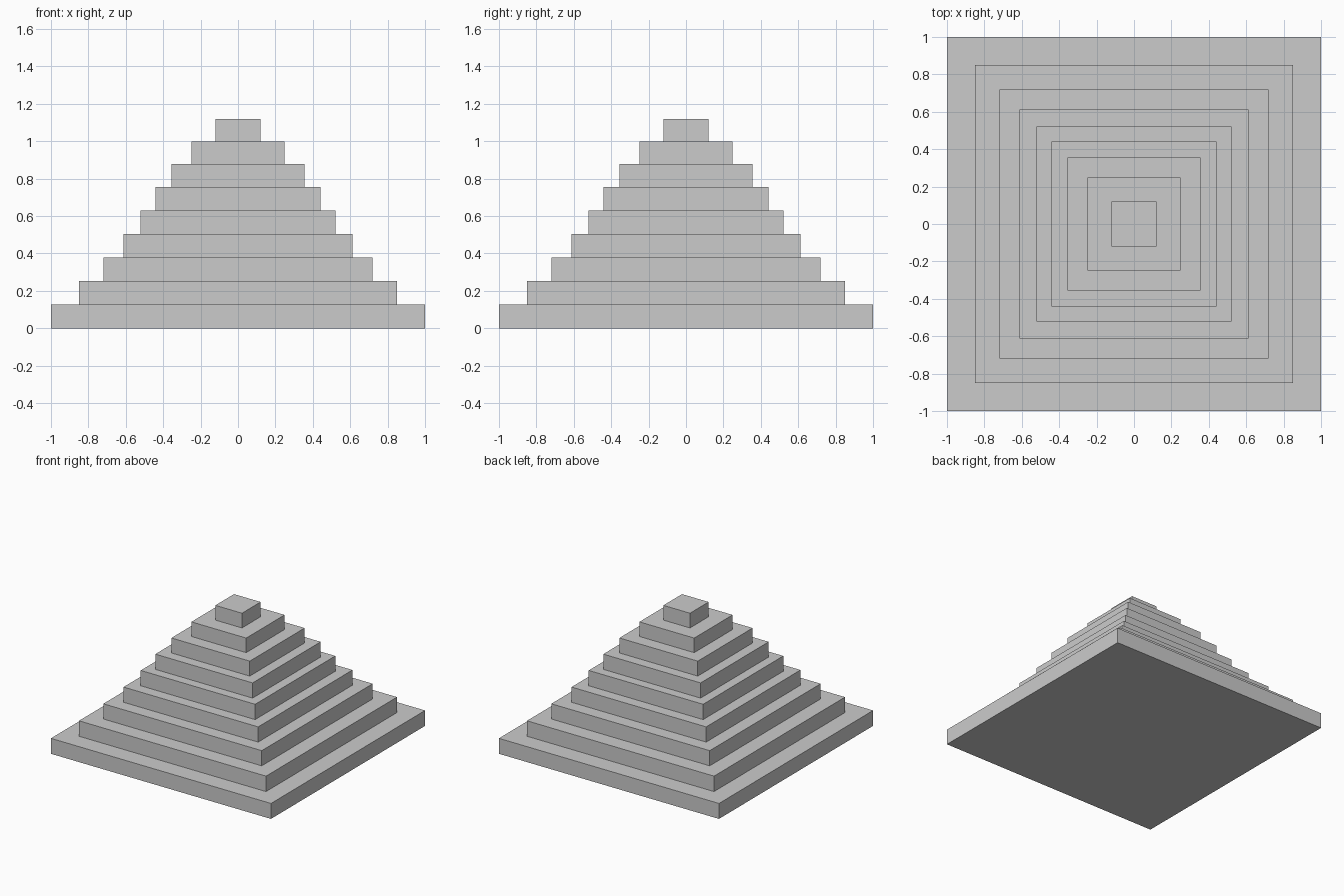
import bpy

if "Cube" in bpy.data.objects:
    bpy.data.objects.remove(bpy.data.objects["Cube"])

# Half width of each square tier, bottom to top, and the height of each tier's top
half_widths = [1.0, 0.85, 0.72, 0.612, 0.52, 0.442, 0.356, 0.249, 0.121]
tops = [0.127, 0.254, 0.379, 0.504, 0.630, 0.755, 0.878, 0.998, 1.119]


def add_tier(name, half, bottom, top):
    bpy.ops.mesh.primitive_cube_add(size=1, location=(0, 0, (bottom + top) / 2))
    tier = bpy.context.object
    tier.name = name
    tier.scale = (2 * half, 2 * half, top - bottom)
    bpy.ops.object.transform_apply(location=False, rotation=False, scale=True)


# Stacked tiers of the stepped pyramid
bottom = 0.0
for i, (half, top) in enumerate(zip(half_widths, tops), start=1):
    add_tier(f"tier_{i}", half, bottom, top)
    bottom = top
